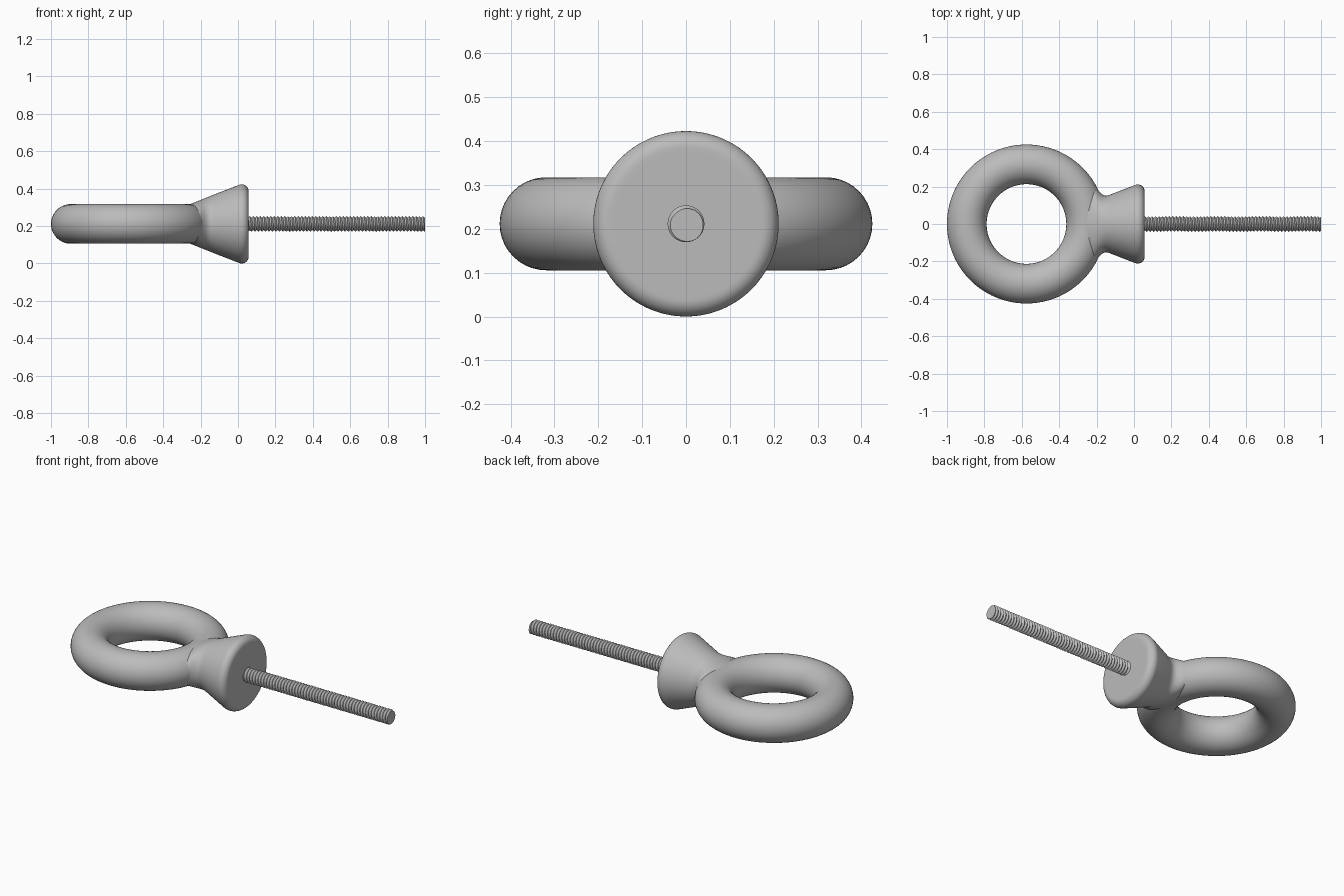
import bpy, bmesh, math

if "Cube" in bpy.data.objects:
    bpy.data.objects.remove(bpy.data.objects["Cube"], do_unlink=True)

AXIS_Z = 0.2115      # height of the bolt axis
RING_X = -0.575

# Single plain steel colour
steel = bpy.data.materials.new("steel grey")
steel.use_nodes = True
colour = (0.5, 0.5, 0.5, 1)
steel.diffuse_color = colour
steel.node_tree.nodes["Principled BSDF"].inputs["Base Color"].default_value = colour


def finish(obj, angle):
    obj.data.materials.append(steel)
    bpy.ops.object.select_all(action="DESELECT")
    obj.select_set(True)
    bpy.context.view_layer.objects.active = obj
    bpy.ops.object.shade_smooth_by_angle(angle=math.radians(angle))


def make_object(name, bm, angle):
    bmesh.ops.recalc_face_normals(bm, faces=bm.faces)
    mesh = bpy.data.meshes.new(name)
    bm.to_mesh(mesh)
    bm.free()
    obj = bpy.data.objects.new(name, mesh)
    obj.location.z = AXIS_Z
    bpy.context.collection.objects.link(obj)
    finish(obj, angle)


def loft(name, sections, sides, angle):
    """Skin elliptical sections (x, half width, half height) along x."""
    bm = bmesh.new()
    rings = []
    for x, ry, rz in sections:
        turn = [math.tau * j / sides for j in range(sides)]
        rings.append([bm.verts.new((x, ry * math.cos(t), rz * math.sin(t))) for t in turn])
    for a, b in zip(rings, rings[1:]):
        for j in range(sides):
            k = (j + 1) % sides
            bm.faces.new((a[j], a[k], b[k], b[j]))
    bm.faces.new(rings[0])
    bm.faces.new(rings[-1])
    make_object(name, bm, angle)


def thread(name, start, end, pitch, root, crest, sides):
    """Helical V thread, trimmed square at both ends."""
    bm = bmesh.new()
    rows = 2 * math.ceil((end - start) / pitch) + 4

    def point(row, j):
        x = start + pitch * (row / 2 + j / sides - 1)
        x = min(max(x, start), end)
        phase = ((x - start) / pitch - j / sides) % 1
        r = root + (crest - root) * (1 - abs(2 * phase - 1))
        t = math.tau * j / sides
        return bm.verts.new((x, r * math.cos(t), r * math.sin(t)))

    grid = [[point(m, j) for j in range(sides)] for m in range(rows + 3)]
    for m in range(rows):
        for j in range(sides):
            # One full turn joins onto the row one pitch further along
            step, k = (0, j + 1) if j + 1 < sides else (2, 0)
            bm.faces.new((grid[m][j], grid[m + step][k],
                          grid[m + 1 + step][k], grid[m + 1][j]))
    bmesh.ops.remove_doubles(bm, verts=bm.verts, dist=1e-5)
    bmesh.ops.dissolve_degenerate(bm, edges=bm.edges, dist=1e-5)
    bmesh.ops.delete(bm, geom=[v for v in bm.verts if not v.link_faces], context="VERTS")
    bmesh.ops.holes_fill(bm, edges=[e for e in bm.edges if e.is_boundary], sides=0)
    make_object(name, bm, 30)


# Lifting ring
bpy.ops.mesh.primitive_torus_add(major_radius=0.319, minor_radius=0.106,
                                 major_segments=96, minor_segments=40,
                                 location=(RING_X, 0, AXIS_Z))
ring = bpy.context.object
ring.name = "lifting_ring"
finish(ring, 40)

# Collar: neck flaring into the ring, cone, rounded rim, flat seat
neck = [(-0.27, 0.16, 0.1), (-0.235, 0.205, 0.114), (-0.215, 0.205, 0.122),
        (-0.2, 0.19, 0.128), (-0.185, 0.172, 0.134), (-0.17, 0.158, 0.14),
        (-0.155, 0.151, 0.146), (-0.14, 0.152, 0.152), (-0.12, 0.16, 0.16)]
rim = []
for i in range(11):
    a = math.radians(110 - 11 * i)
    r = 0.1745 + 0.037 * math.sin(a)
    rim.append((0.02 + 0.037 * math.cos(a), r, r))
seat = [(0.057, 0.165, 0.165)]
loft("collar", neck + rim + seat, 72, 35)

# Threaded shank
thread("threaded_shank", 0.05, 1.0, 0.0185, 0.033, 0.042, 32)
